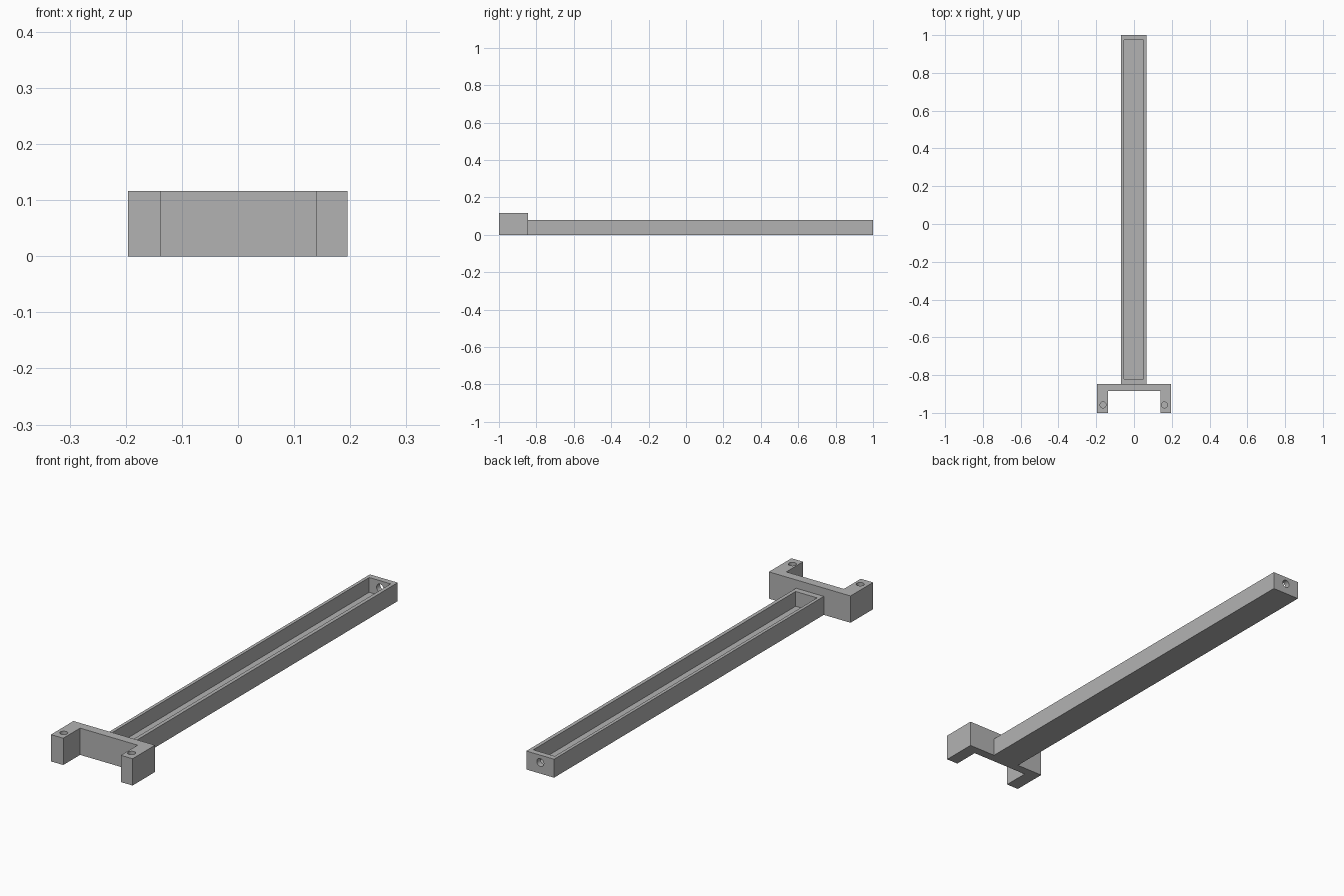
import bpy, bmesh, math
from mathutils import Matrix, Vector

cube = bpy.data.objects.get("Cube")
if cube:
    bpy.data.objects.remove(cube, do_unlink=True)

grey = bpy.data.materials.new("plain grey")
grey.use_nodes = True
grey.diffuse_color = (0.45, 0.45, 0.45, 1)
grey.node_tree.nodes["Principled BSDF"].inputs["Base Color"].default_value = grey.diffuse_color


def make_object(name, bm):
    bmesh.ops.recalc_face_normals(bm, faces=bm.faces)
    mesh = bpy.data.meshes.new(name)
    bm.to_mesh(mesh)
    bm.free()
    mesh.materials.append(grey)
    obj = bpy.data.objects.new(name, mesh)
    bpy.context.collection.objects.link(obj)
    return obj


def prism(name, outline, z0, z1):
    """Extrude an outline in the ground plane from z0 to z1."""
    bm = bmesh.new()
    face = bm.faces.new([bm.verts.new((x, y, z0)) for x, y in outline])
    top = bmesh.ops.extrude_face_region(bm, geom=[face])["geom"]
    bmesh.ops.translate(bm, vec=(0, 0, z1 - z0),
                        verts=[v for v in top if isinstance(v, bmesh.types.BMVert)])
    return make_object(name, bm)


def box(name, x0, x1, y0, y1, z0, z1):
    return prism(name, [(x0, y0), (x1, y0), (x1, y1), (x0, y1)], z0, z1)


def drill(name, centre, radius, length, axis="Z"):
    bm = bmesh.new()
    turn = Matrix.Rotation(math.pi / 2, 4, "X") if axis == "Y" else Matrix()
    bmesh.ops.create_cone(bm, cap_ends=True, segments=24, radius1=radius, radius2=radius,
                          depth=length, matrix=Matrix.Translation(Vector(centre)) @ turn)
    return make_object(name, bm)


def cut(target, cutter):
    mod = target.modifiers.new("cut", "BOOLEAN")
    mod.operation = "DIFFERENCE"
    mod.solver = "EXACT"
    mod.object = cutter
    bpy.ops.object.select_all(action="DESELECT")
    bpy.context.view_layer.objects.active = target
    target.select_set(True)
    bpy.ops.object.modifier_apply(modifier=mod.name)
    bpy.data.objects.remove(cutter, do_unlink=True)


# Long open trough with a hole through its back end wall
trough = box("trough_beam", -0.068, 0.065, -0.847, 1.0, 0, 0.08)
cut(trough, box("trough_cavity", -0.054, 0.049, -0.82, 0.975, 0.016, 0.12))
cut(trough, drill("end_hole", (-0.002, 0.99, 0.048), 0.017, 0.08, "Y"))

# U-shaped bracket across the front
left, right, front, back, web = 0.195, -0.196, -1.0, -0.846, -0.885
bracket = prism("fork_bracket", [
    (right, front), (-0.137, front), (-0.137, web), (0.139, web),
    (0.139, front), (left, front), (left, back), (right, back)], 0, 0.116)

# Blind screw holes in the tops of the two prongs
for x in (-0.164, 0.161):
    cut(bracket, drill("screw_hole", (x, -0.958, 0.1), 0.016, 0.12))

# Smooth hole walls, crisp edges elsewhere
for obj in (trough, bracket):
    bpy.ops.object.select_all(action="DESELECT")
    bpy.context.view_layer.objects.active = obj
    obj.select_set(True)
    bpy.ops.object.shade_smooth_by_angle(angle=math.radians(30))
